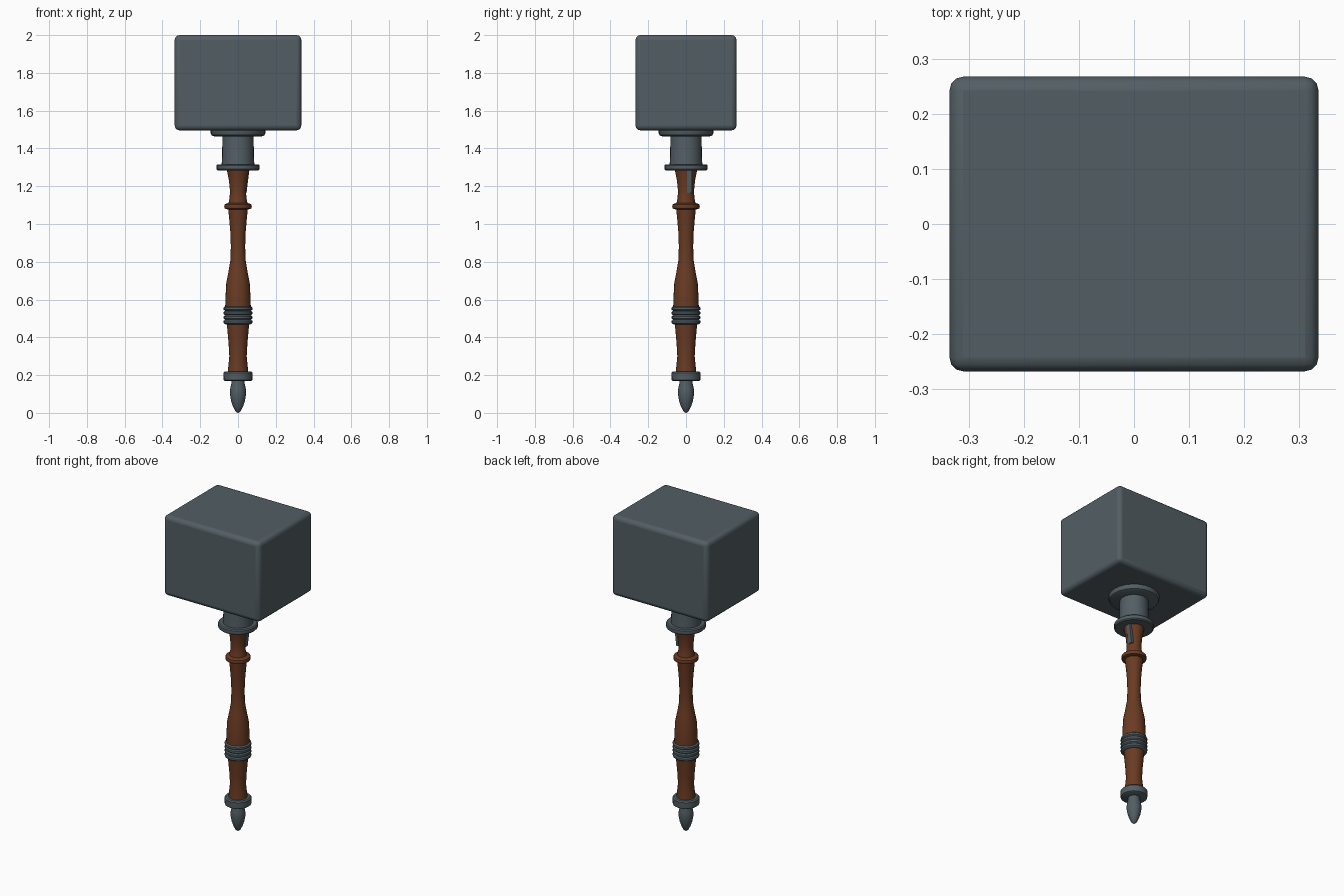
import bpy, math
from math import radians

if "Cube" in bpy.data.objects:
    bpy.data.objects.remove(bpy.data.objects["Cube"])


def material(name, rgb):
    m = bpy.data.materials.new(name)
    m.diffuse_color = (*rgb, 1)
    m.use_nodes = True
    m.node_tree.nodes["Principled BSDF"].inputs["Base Color"].default_value = m.diffuse_color
    return m


steel = material("blue_grey_steel", (0.085, 0.112, 0.127))
wood = material("brown_wood", (0.145, 0.043, 0.016))


def finish(ob, name, mat, angle=35):
    ob.name = name
    ob.data.materials.append(mat)
    bpy.ops.object.select_all(action='DESELECT')
    bpy.context.view_layer.objects.active = ob
    ob.select_set(True)
    bpy.ops.object.shade_smooth_by_angle(angle=radians(angle))
    return ob


def lathe(name, profile, mat, sides=24):
    """Closed solid of revolution from (radius, height) pairs, bottom to top."""
    verts, faces = [], []
    for r, z in profile:
        for i in range(sides):
            a = 2 * math.pi * i / sides
            verts.append((r * math.cos(a), r * math.sin(a), z))
    for k in range(len(profile) - 1):
        for i in range(sides):
            j = (i + 1) % sides
            faces.append((k * sides + i, k * sides + j,
                          (k + 1) * sides + j, (k + 1) * sides + i))
    faces.append(tuple(reversed(range(sides))))
    faces.append(tuple(range((len(profile) - 1) * sides, len(verts))))
    me = bpy.data.meshes.new(name)
    me.from_pydata(verts, [], faces)
    ob = bpy.data.objects.new(name, me)
    bpy.context.collection.objects.link(ob)
    return finish(ob, name, mat)


def box(name, loc, size, mat, bevel, segments=3, tilt=0):
    bpy.ops.mesh.primitive_cube_add(size=1, location=loc)
    ob = bpy.context.object
    ob.scale = size
    bpy.ops.object.transform_apply(location=False, rotation=False, scale=True)
    ob.rotation_euler.y = tilt
    if bevel:
        mod = ob.modifiers.new("rounded_edges", 'BEVEL')
        mod.width, mod.segments = bevel, segments
    return finish(ob, name, mat)


# Hammer head: large rounded block
box("hammer_head", (0, 0, 1.748), (0.67, 0.535, 0.504), steel, 0.025)

# Socket joining head and handle
lathe("head_flange", [(0.125, 1.463), (0.14, 1.47), (0.145, 1.48), (0.145, 1.50)], steel)
lathe("socket_neck", [(0.088, 1.30), (0.085, 1.34), (0.082, 1.47)], steel)
lathe("socket_collar", [(0.108, 1.284), (0.114, 1.290), (0.114, 1.310), (0.108, 1.316)], steel)

# Turned wooden handle
lathe("lower_grip", [(0.055, 0.20), (0.053, 0.23), (0.046, 0.30), (0.050, 0.37),
                     (0.060, 0.48)], wood)
lathe("upper_grip", [(0.068, 0.54), (0.067, 0.60), (0.062, 0.69), (0.050, 0.75),
                     (0.040, 0.81), (0.038, 0.88), (0.040, 0.95), (0.046, 1.02),
                     (0.053, 1.09)], wood)
lathe("handle_ring", [(0.055, 1.077), (0.070, 1.082), (0.073, 1.092), (0.070, 1.104),
                      (0.052, 1.112)], wood)
lathe("handle_top", [(0.052, 1.10), (0.044, 1.14), (0.043, 1.18), (0.048, 1.23),
                     (0.060, 1.29)], wood)

# Ribbed metal band: four rounded wraps
band = [(0.060, 0.468)]
for k in range(4):
    z = 0.47 + k * 0.0235
    band += [(0.069, z), (0.076, z + 0.006), (0.076, z + 0.0175), (0.069, z + 0.0235)]
lathe("ribbed_band", band + [(0.060, 0.566)], steel)

# Pommel ferrule and pointed tip
lathe("pommel_ferrule", [(0.070, 0.170), (0.076, 0.174), (0.077, 0.212), (0.070, 0.219)], steel)
lathe("pommel_tip", [(0.003, 0.0), (0.015, 0.010), (0.027, 0.035), (0.037, 0.065),
                     (0.043, 0.10), (0.041, 0.13), (0.034, 0.16), (0.033, 0.18)], steel)

# Metal tang strip let into the top of the handle
box("tang_strip", (0.045, 0.018, 1.228), (0.016, 0.028, 0.125), steel, 0, tilt=radians(7))
